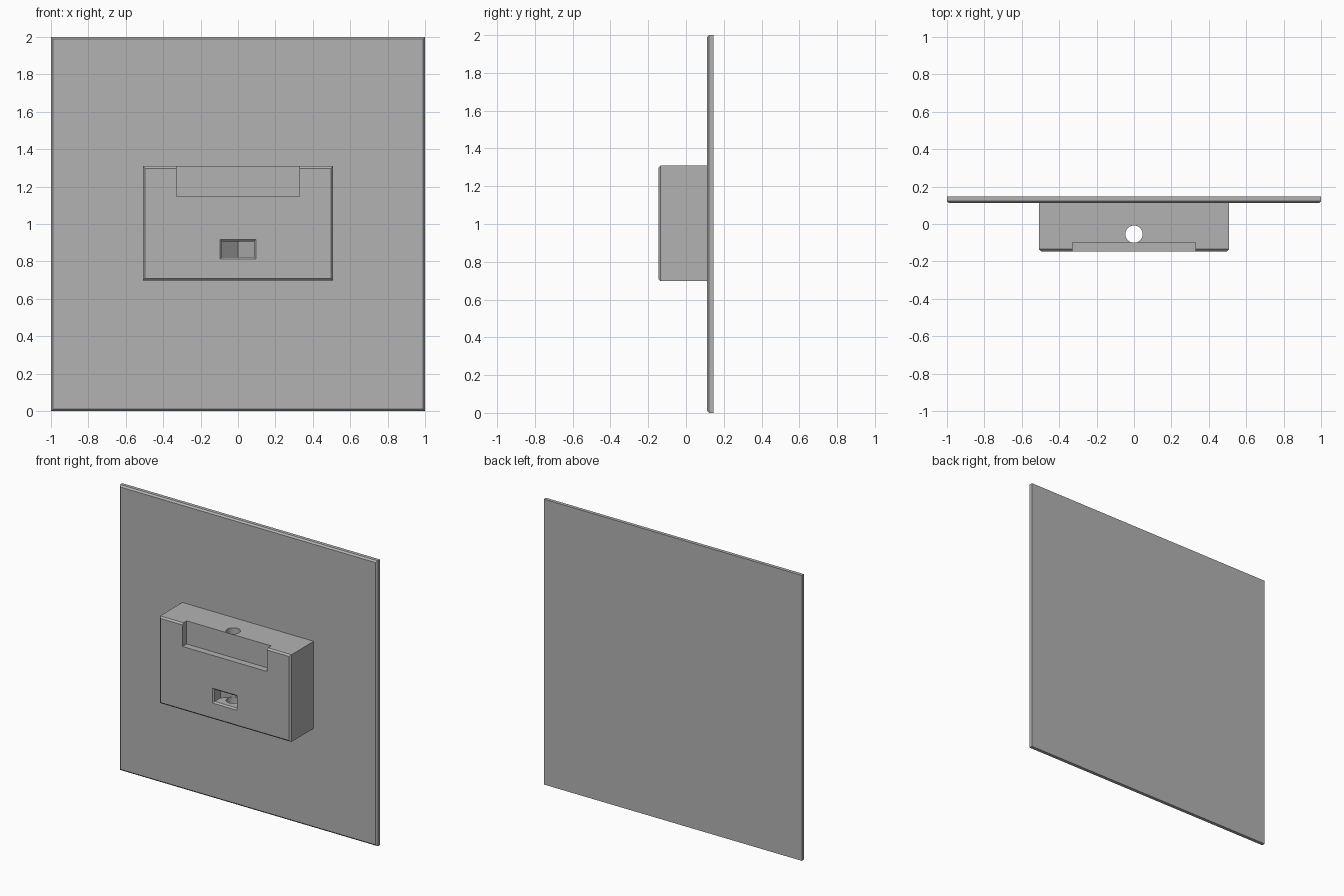
import bpy, bmesh
from mathutils import Matrix

if "Cube" in bpy.data.objects:
    bpy.data.objects.remove(bpy.data.objects["Cube"], do_unlink=True)

gray = bpy.data.materials.new("plain_gray")
gray.use_nodes = True
gray.diffuse_color = (0.45, 0.45, 0.45, 1)
gray.node_tree.nodes["Principled BSDF"].inputs["Base Color"].default_value = (0.45, 0.45, 0.45, 1)


def finish(name, bm):
    bmesh.ops.recalc_face_normals(bm, faces=bm.faces)
    mesh = bpy.data.meshes.new(name)
    bm.to_mesh(mesh)
    bm.free()
    mesh.materials.append(gray)
    obj = bpy.data.objects.new(name, mesh)
    bpy.context.collection.objects.link(obj)
    return obj


def hull(name, sections):
    """Convex solid through rectangles (half width, bottom, top, y)."""
    bm = bmesh.new()
    for half, z0, z1, y in sections:
        for x in sorted({-half, half}):
            for z in (z0, z1):
                bm.verts.new((x, y, z))
    bmesh.ops.convex_hull(bm, input=bm.verts)
    bmesh.ops.dissolve_limit(bm, angle_limit=0.01, verts=bm.verts, edges=bm.edges)
    return finish(name, bm)


def chamfered_block(name, half, z0, z1, front, back, c=0.011):
    """Block with a chamfer around its front face only."""
    return hull(name, [(half - c, z0 + c, z1 - c, front),
                       (half, z0, z1, front + c), (half, z0, z1, back)])


def cut(target, cutter):
    mod = target.modifiers.new(cutter.name, 'BOOLEAN')
    mod.operation = 'DIFFERENCE'
    mod.solver = 'EXACT'
    mod.object = cutter
    bpy.context.view_layer.objects.active = target
    bpy.ops.object.modifier_apply(modifier=mod.name)
    bpy.data.objects.remove(cutter, do_unlink=True)


# Back plate and the block mounted on it
FRONT = -0.146
chamfered_block("back_plate", 1.0, 0, 2, 0.111, 0.146)
block = chamfered_block("holder_block", 0.509, 0.698, 1.309, FRONT, 0.112)

# Shallow recess open at the top edge
cut(block, hull("recess_cutter", [(0.328, 1.147, 1.5, -0.3), (0.328, 1.147, 1.5, -0.1)]))

# Window: straight walls ending in a V-shaped back
HALF, LOW, HIGH = 0.086, 0.823, 0.907
cut(block, hull("window_cutter", [(HALF, LOW, HIGH, -0.3), (HALF, LOW, HIGH, -0.073),
                                  (0, LOW, HIGH, 0.013)]))
# Chamfer around the window opening
c = 0.02
cut(block, hull("window_chamfer_cutter", [(HALF + c, LOW - c, HIGH + c, FRONT - 0.01),
                                          (HALF, LOW, HIGH, FRONT + 0.01)]))

# Vertical through hole
bm = bmesh.new()
bmesh.ops.create_cone(bm, cap_ends=True, segments=48, radius1=0.046, radius2=0.046,
                      depth=1, matrix=Matrix.Translation((0, -0.054, 1)))
cut(block, finish("hole_cutter", bm))

# Smooth hole wall, crisp edges elsewhere
bpy.ops.object.select_all(action='DESELECT')
block.select_set(True)
bpy.context.view_layer.objects.active = block
bpy.ops.object.shade_smooth_by_angle(angle=0.3)
